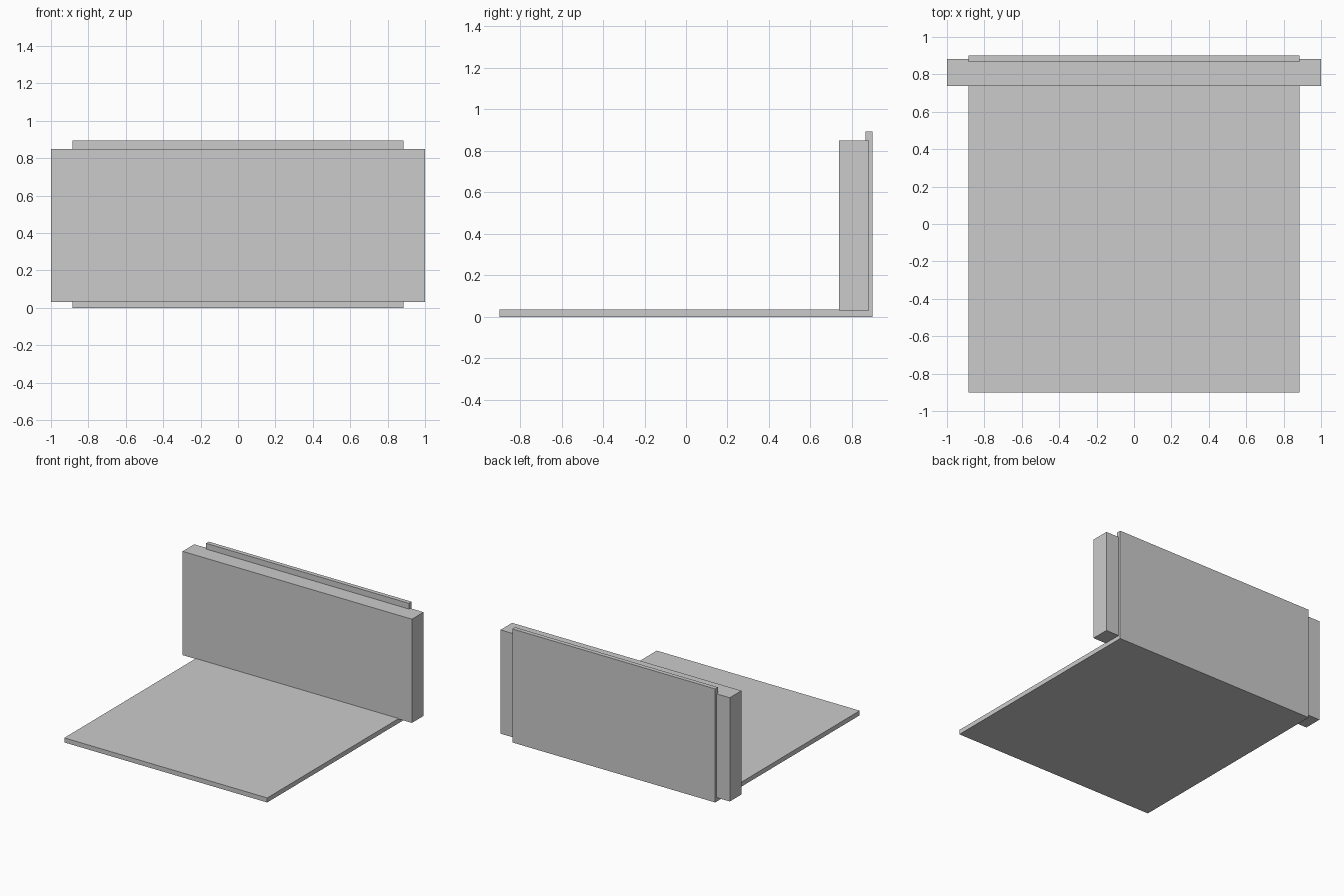
import bpy
import bmesh
from mathutils import Vector

if "Cube" in bpy.data.objects:
    bpy.data.objects.remove(bpy.data.objects["Cube"])


def extruded_profile(name, profile, half_width):
    """Extrude a closed (y, z) outline symmetrically along x."""
    bm = bmesh.new()
    face = bm.faces.new([bm.verts.new((-half_width, y, z)) for y, z in profile])
    result = bmesh.ops.extrude_face_region(bm, geom=[face])
    moved = [g for g in result["geom"] if isinstance(g, bmesh.types.BMVert)]
    bmesh.ops.translate(bm, verts=moved, vec=Vector((2 * half_width, 0, 0)))
    bmesh.ops.recalc_face_normals(bm, faces=bm.faces)
    mesh = bpy.data.meshes.new(name)
    bm.to_mesh(mesh)
    bm.free()
    obj = bpy.data.objects.new(name, mesh)
    bpy.context.collection.objects.link(obj)
    return obj


# L-shaped bracket: flat base plate and thin upright back
BASE_TOP, BACK_FRONT = 0.036, 0.866
extruded_profile("base_and_back_bracket", [
    (-0.9, 0), (0.9, 0), (0.9, 0.895),
    (BACK_FRONT, 0.895), (BACK_FRONT, BASE_TOP), (-0.9, BASE_TOP),
], 0.885)

# Thick, wider panel set slightly into the bracket
extruded_profile("front_panel", [
    (0.738, 0.032), (0.883, 0.032), (0.883, 0.85), (0.738, 0.85),
], 1.0)
